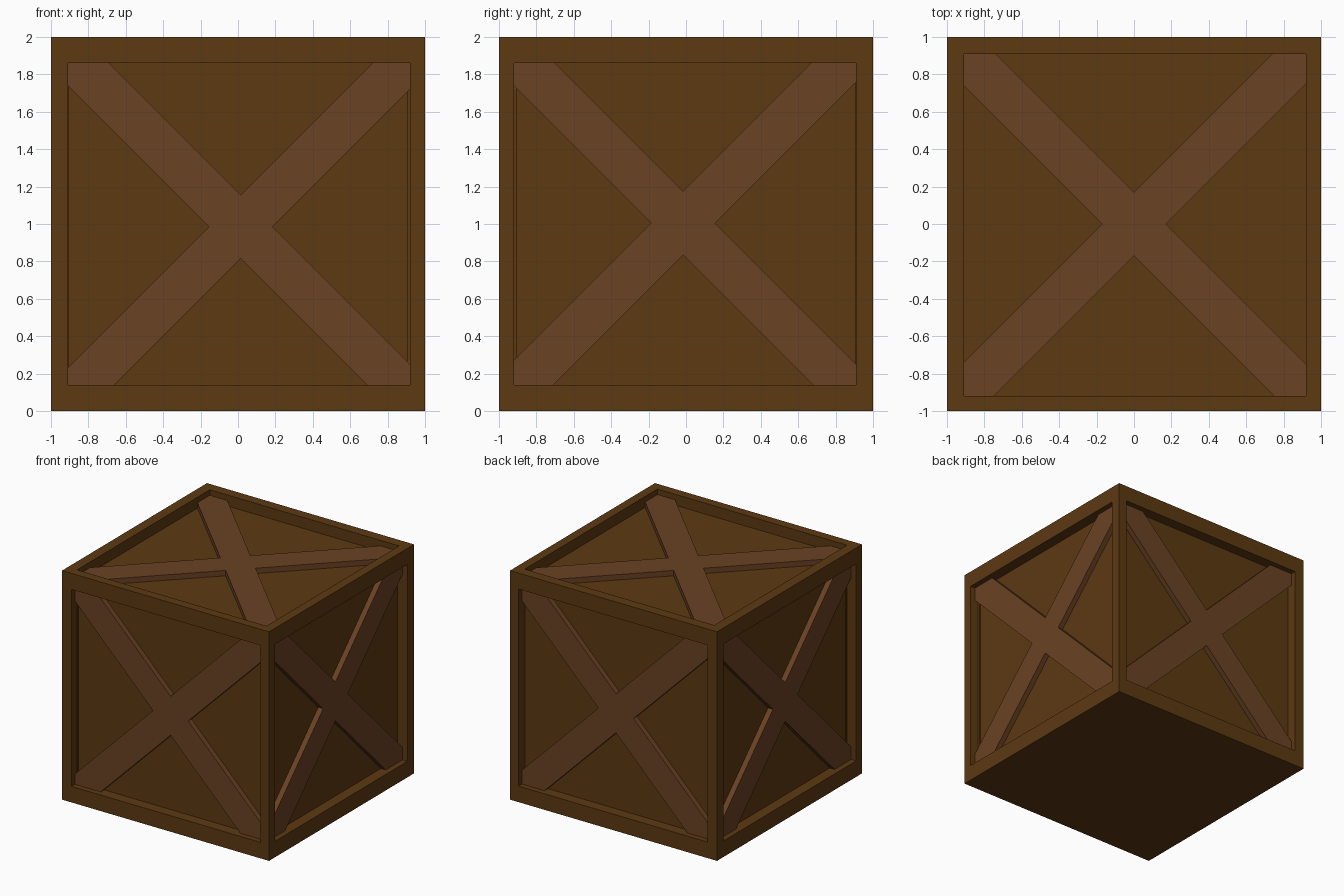
import bpy, bmesh
from mathutils import Vector

if "Cube" in bpy.data.objects:
    bpy.data.objects.remove(bpy.data.objects["Cube"])

RECESS = 0.095     # depth of the sunken panels
BRACE_TOP = 0.048  # depth of the brace surface below the frame
H = 0.17           # half width of a brace plank, measured along an axis


def material(name, rgb):
    m = bpy.data.materials.new(name)
    m.diffuse_color = (*rgb, 1)
    m.use_nodes = True
    m.node_tree.nodes["Principled BSDF"].inputs["Base Color"].default_value = m.diffuse_color
    return m


def add_object(name, bm, mat):
    bmesh.ops.recalc_face_normals(bm, faces=bm.faces)
    mesh = bpy.data.meshes.new(name)
    bm.to_mesh(mesh)
    bm.free()
    mesh.materials.append(mat)
    bpy.context.collection.objects.link(bpy.data.objects.new(name, mesh))


def cross_outline(u0, u1, v0, v1, a, b):
    # planks run along u + v = a and v - u = b, trimmed to the opening
    cu, cv = (a - b) / 2, (a + b) / 2
    return [(u0, v0), (v0 - b + H, v0), (cu, cv - H), (a - H - v0, v0),
            (u1, v0), (u1, a + H - u1), (cu + H, cv), (u1, b - H + u1),
            (u1, v1), (v1 - b - H, v1), (cu, cv + H), (a + H - v1, v1),
            (u0, v1), (u0, a - H - u0), (cu - H, cv), (u0, b + H + u0)]


frame_mat = material("dark wood", (0.107, 0.041, 0.006))
brace_mat = material("brace wood", (0.144, 0.054, 0.017))

X, Y, Z = Vector((1, 0, 0)), Vector((0, 1, 0)), Vector((0, 0, 1))
# name, origin, u axis, v axis, opening (u0, u1, v0, v1), plank offsets (a, b)
SIDES = [
    ("front", Vector((0, -1, 0)), X, Z, (-0.91, 0.92, 0.14, 1.86), (1.0, 0.97)),
    ("back", Vector((0, 1, 0)), -X, Z, (-0.92, 0.91, 0.14, 1.86), (0.99, 1.01)),
    ("right", Vector((1, 0, 0)), Y, Z, (-0.92, 0.91, 0.14, 1.86), (0.99, 1.02)),
    ("left", Vector((-1, 0, 0)), -Y, Z, (-0.91, 0.92, 0.14, 1.86), (1.0, 0.98)),
    ("top", Vector((0, 0, 2)), X, Y, (-0.91, 0.92, -0.92, 0.91), (0.0, 0.0)),
]

# Crate body: cube with a sunken panel on every side but the bottom
body = bmesh.new()
bmesh.ops.create_cube(body, size=2)
bmesh.ops.translate(body, verts=body.verts, vec=Z)
for name, origin, u, v, (u0, u1, v0, v1), (a, b) in SIDES:
    n = u.cross(v)
    body.normal_update()
    panel = max((f for f in body.faces if f.calc_area() > 3.9), key=lambda f: f.normal.dot(n))
    bmesh.ops.inset_individual(body, faces=[panel], thickness=0.1)
    mid = panel.calc_center_median()
    for vert in panel.verts:
        d = vert.co - mid
        vert.co = origin + u * (u1 if d.dot(u) > 0 else u0) + v * (v1 if d.dot(v) > 0 else v0)
    sunk = bmesh.ops.extrude_discrete_faces(body, faces=[panel])["faces"][0]
    for vert in sunk.verts:
        vert.co -= n * RECESS

    # Crossed braces lying on the panel
    bm = bmesh.new()
    base = [bm.verts.new(origin + u * p + v * q - n * RECESS)
            for p, q in cross_outline(u0, u1, v0, v1, a, b)]
    ext = bmesh.ops.extrude_face_region(bm, geom=[bm.faces.new(base)])["geom"]
    bmesh.ops.translate(bm, vec=n * (RECESS - BRACE_TOP),
                        verts=[g for g in ext if isinstance(g, bmesh.types.BMVert)])
    add_object(name + "_cross_brace", bm, brace_mat)
add_object("crate_body", body, frame_mat)
